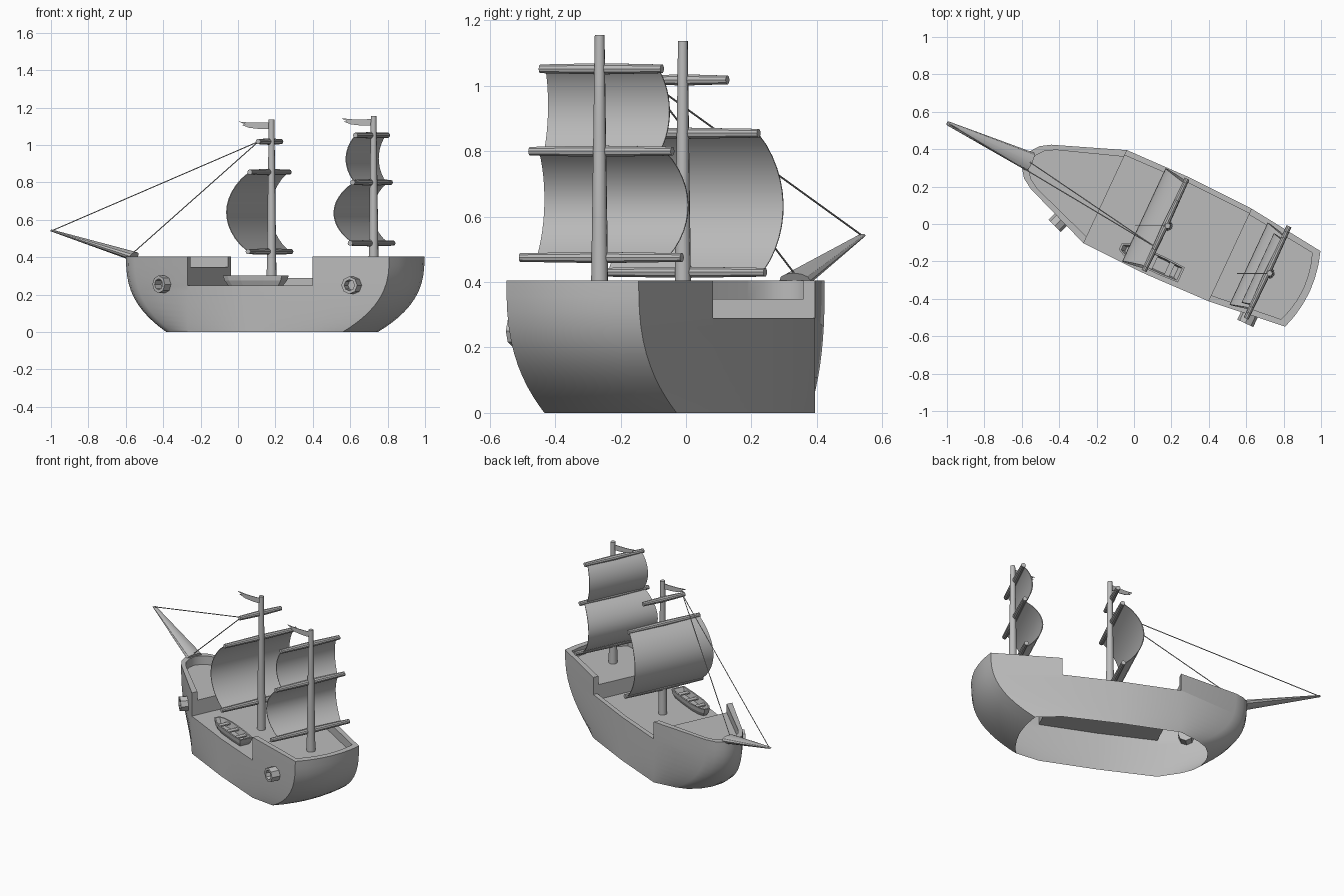
import bpy, bmesh, math
from mathutils import Matrix, Vector

cube = bpy.data.objects.get("Cube")
if cube:
    bpy.data.objects.remove(cube)

grey = bpy.data.materials.new("plain grey")
grey.use_nodes = True
grey.diffuse_color = (0.5, 0.5, 0.5, 1)
grey.node_tree.nodes["Principled BSDF"].inputs["Base Color"].default_value = grey.diffuse_color

# The ship is built along its own axis (bow at -x), then turned into place
HEADING = math.radians(-25)
PLACE = Matrix.Translation((0.028, 0.061, 0)) @ Matrix.Rotation(HEADING, 4, "Z")


def finish(name, bm, smooth=True):
    bmesh.ops.recalc_face_normals(bm, faces=bm.faces)
    bm.transform(PLACE)
    me = bpy.data.meshes.new(name)
    bm.to_mesh(me)
    bm.free()
    me.materials.append(grey)
    ob = bpy.data.objects.new(name, me)
    bpy.context.collection.objects.link(ob)
    if smooth:
        shade(ob)
    return ob


def shade(ob):
    bpy.ops.object.select_all(action="DESELECT")
    ob.select_set(True)
    bpy.context.view_layer.objects.active = ob
    bpy.ops.object.shade_smooth_by_angle(angle=math.radians(30))


def loft(rings, bm=None):
    """Closed rings of points joined into a capped solid."""
    bm = bm or bmesh.new()
    rows = [[bm.verts.new(p) for p in ring] for ring in rings]
    for a, b in zip(rows, rows[1:]):
        for i in range(len(a)):
            j = (i + 1) % len(a)
            bm.faces.new((a[i], a[j], b[j], b[i]))
    bm.faces.new(rows[0])
    bm.faces.new(rows[-1])
    return bm


def prism(points, z0, z1, bm=None):
    return loft([[(x, y, z) for x, y in points] for z in (z0, z1)], bm)


def box(x0, x1, y0, y1, z0, z1, bm=None):
    return prism([(x0, y0), (x1, y0), (x1, y1), (x0, y1)], z0, z1, bm)


def rod(name, stations, sides=12, flat=1.0):
    """Round bar through (point, radius) stations; flat squashes its height."""
    pts = [Vector(p) for p, r in stations]
    turn = (pts[-1] - pts[0]).to_track_quat("Z", "Y")
    rings = []
    for p, (q, r) in zip(pts, stations):
        ring = []
        for k in range(sides):
            a = math.tau * k / sides
            d = turn @ Vector((r * math.cos(a), r * math.sin(a), 0))
            d.z *= flat
            ring.append(p + d)
        rings.append(ring)
    return finish(name, loft(rings))


def cut(ob, cutter):
    mod = ob.modifiers.new("cut", "BOOLEAN")
    mod.operation = "DIFFERENCE"
    mod.solver = "EXACT"
    mod.object = cutter
    deps = bpy.context.evaluated_depsgraph_get()
    me = bpy.data.meshes.new_from_object(ob.evaluated_get(deps))
    ob.modifiers.clear()
    ob.data = me
    bpy.data.objects.remove(cutter)


# Hull: one plan outline, bow and stern drawn in towards a blunt, wide bottom
TOP, DECK, WAIST, RAIL = 0.405, 0.348, 0.25, 0.29
FORE, AFT = -0.2, 0.535
side = [(-0.68, 0), (-0.668, 0.05), (-0.635, 0.095), (-0.58, 0.13), (FORE, 0.275),
        (0.17, 0.284), (AFT, 0.273), (0.965, 0.223), (0.987, 0.15), (1.0, 0.075), (1.005, 0)]
outline = side + [(u, -w) for u, w in side[-2:0:-1]]


def hull_ring(z):
    f = (1 - z / TOP) ** 2.7
    ring = []
    for u, w in outline:
        if u < FORE:
            u, w = u + 0.25 * f, w * (1 + 0.5 * f)
        elif u > AFT:
            u -= 0.275 * f
        ring.append((u, w, z))
    return ring


hull = finish("hull", loft([hull_ring(TOP * (k / 12) ** 1.5) for k in range(13)]), False)
inner = [(0.16 + (u - 0.16) * 0.955, w * 0.88) for u, w in outline]
cut(hull, finish("deck_well", prism(inner, DECK, 1), False))
cut(hull, finish("waist_opening", box(FORE, AFT, -1, 1, RAIL, 1), False))
waist = [(FORE, -1), (AFT, -1), (AFT, 0.245), (0.17, 0.255), (FORE, 0.245)]
cut(hull, finish("waist_floor", prism(waist, WAIST, 1), False))

# The hull is a hollow shell, open underneath
bm = bmesh.new()
bm.from_mesh(hull.data)
under = [f for f in bm.faces if all(v.co.z < 0.0001 for v in f.verts)]
bmesh.ops.delete(bm, geom=under, context="FACES")
bm.to_mesh(hull.data)
bm.free()
shade(hull)

# Bowsprit
rod("bowsprit", [((-0.645, 0, 0.405), 0.052), ((-1.132, 0, 0.543), 0.011)], flat=0.45)


# Masts, yards, sails and flags
def yard(name, x, z, half):
    rod(name, [((x, -half, z), 0.014), ((x, 0, z), 0.018), ((x, half, z), 0.014)], 10)


def flag(name, x, z):
    # Swallow-tailed pennant hanging at an angle to the ship
    along = Vector((-math.cos(HEADING), math.sin(HEADING), 0))
    across = Vector((along.y, -along.x, 0)) * 0.002
    shape = [(0, -0.02), (0.06, -0.02), (0.12, -0.013), (0.16, 0.002), (0.14, 0.005),
             (0.175, 0.02), (0.11, 0.014), (0.05, 0.014), (0, 0.016)]
    rings = [[Vector((x, 0, z)) + along * d + Vector((0, 0, h)) + across * s for d, h in shape]
             for s in (-1, 1)]
    finish(name, loft(rings), False)


def sail(name, x, z0, z1, w0, w1, swell, depth):
    n = 12
    rings = []
    for k in range(n + 1):
        t = k / n
        belly = (1 - (2 * t - 1) ** 2) ** 0.9
        z, w = z0 + (z1 - z0) * t, w0 + (w1 - w0) * t + swell * belly
        b = x - depth * belly
        rings.append([(b, -w, z), (b, w, z), (b + 0.005, w, z), (b + 0.005, -w, z)])
    finish(name, loft(rings))


# Each rig: name, position, base, top, yards (height, half length),
# sails (lower half width, upper half width, swell, depth)
rigs = [("fore", 0.167, WAIST, 1.137, [(0.43, 0.272), (0.855, 0.25), (1.018, 0.145)],
         [(0.26, 0.245, 0.022, 0.12)]),
        ("main", 0.769, DECK, 1.155, [(0.475, 0.272), (0.8, 0.24), (1.052, 0.205)],
         [(0.22, 0.212, 0.026, 0.104), (0.195, 0.19, 0.012, 0.05)])]
for rig, x, base, top, yards, sails in rigs:
    rod(rig + "_mast", [((x, 0, base - 0.01), 0.027), ((x, 0, top), 0.015)])
    flag(rig + "_flag", x, top - 0.032)
    for i, (z, half) in enumerate(yards):
        yard(f"{rig}_yard_{i + 1}", x - 0.012, z, half)
    for i, cloth in enumerate(sails):
        sail(f"{rig}_sail_{i + 1}", x - 0.02, yards[i][0], yards[i + 1][0], *cloth)

# Stays from the fore top yard to the bowsprit
anchor = (0.15, -0.13, 1.018)
for name, end in (("outer_stay", (-1.12, 0, 0.545)), ("inner_stay", (-0.66, 0, 0.415))):
    rod(name, [(anchor, 0.0028), (end, 0.0028)], 6)


# Cannons: eight-sided barrels with a bored muzzle
def cannon(name, start, end):
    a, b = Vector(start), Vector(end)
    back = b + (a - b).normalized() * 0.05
    rod(name, [(a, 0.047), (b, 0.047), (b, 0.03), (back, 0.03)], 8)


cannon("fore_cannon", (-0.345, -0.16, 0.255), (-0.38, -0.256, 0.255))
cannon("aft_cannon", (0.764, -0.2, 0.25), (0.764, -0.297, 0.25))

# Rowing boat lying on the waist deck
plan = [(-0.015, 0.018), (0.02, 0.036), (0.1, 0.05), (0.24, 0.05), (0.345, 0.044)]
plan = plan + [(u, -w) for u, w in reversed(plan)]


def boat_ring(z, su, sw):
    return [(0.17 + (u - 0.17) * su, -0.207 + w * sw, z) for u, w in plan]


boat = loft([boat_ring(WAIST, 0.85, 0.7), boat_ring(0.275, 0.95, 0.92), boat_ring(0.303, 1, 1),
             boat_ring(0.303, 0.94, 0.82), boat_ring(0.262, 0.82, 0.66)])
for u in (0.06, 0.16, 0.26):
    box(u, u + 0.03, -0.248, -0.166, 0.286, 0.294, boat)
finish("rowing_boat", boat, False)
